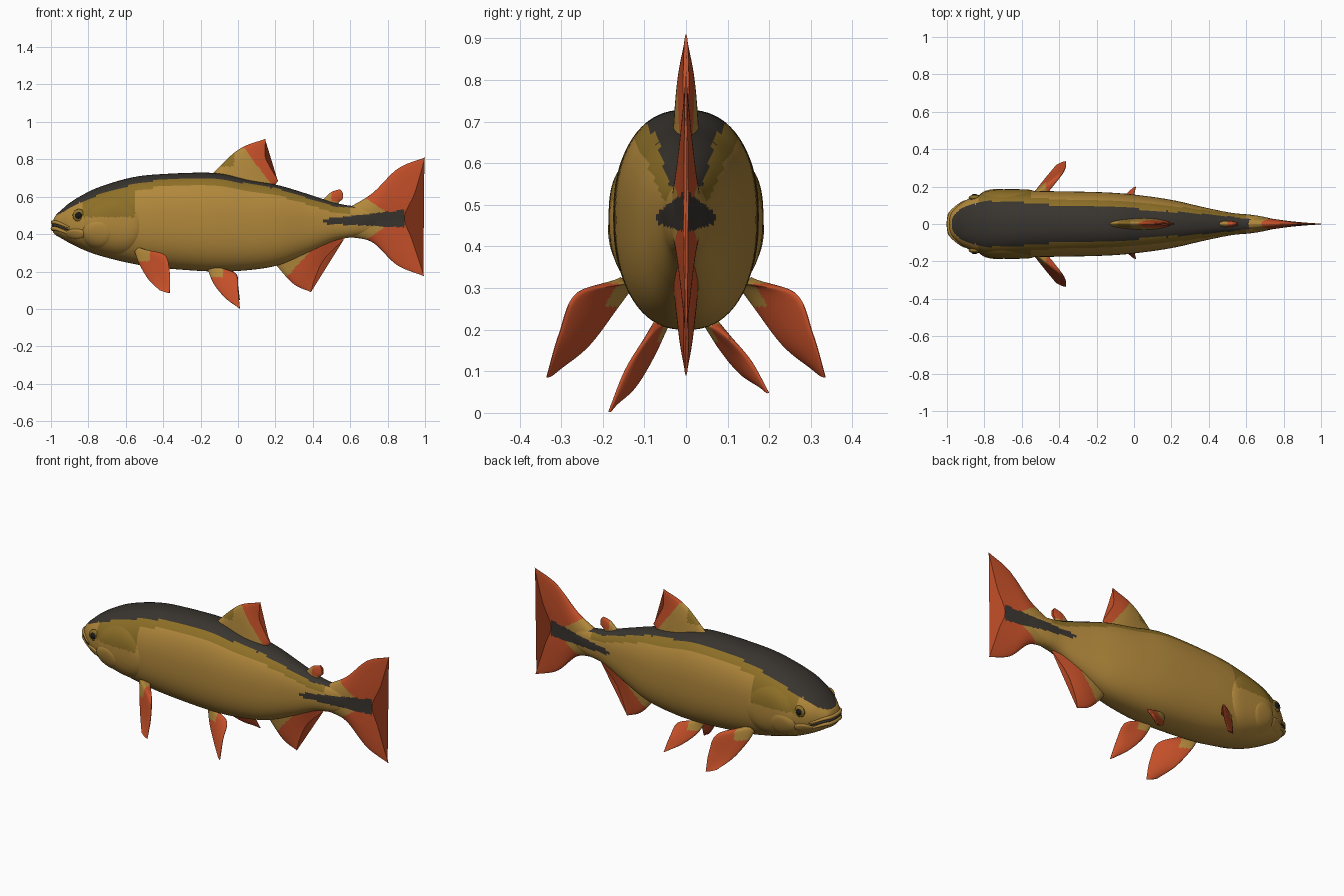
import bpy, bmesh, math
from mathutils import Vector

cube = bpy.data.objects.get("Cube")
if cube:
    bpy.data.objects.remove(cube)


def material(name, rgb):
    m = bpy.data.materials.new(name)
    m.use_nodes = True
    m.diffuse_color = (*rgb, 1)
    m.node_tree.nodes["Principled BSDF"].inputs["Base Color"].default_value = (*rgb, 1)
    return m


MATS = [material("gold", (.45, .25, .045)), material("olive gold", (.27, .16, .02)),
        material("charcoal", (.04, .034, .028)), material("orange red", (.56, .08, .022)),
        material("pupil black", (.01, .01, .01))]
GOLD, OLIVE, DARK, ORANGE, BLACK = range(5)


def spline(points, n):
    """Sample n points of a smooth curve through the given ones."""
    pts = [Vector(p) for p in points]
    last, out = len(pts) - 1, []
    for k in range(n):
        s = k / (n - 1) * last
        i = min(int(s), last - 1)
        t = s - i
        b, c = pts[i], pts[i + 1]
        a = pts[i - 1] if i else 2 * b - c
        d = pts[i + 2] if i + 2 <= last else 2 * c - b
        out.append(b + t / 2 * (c - a + t * (2 * a - 5 * b + 4 * c - d + t * (3 * (b - c) + d - a))))
    return out


def lerp(table, x):
    for a, b in zip(table, table[1:]):
        if x <= b[0]:
            t = max(0, (x - a[0]) / (b[0] - a[0]))
            return [p + (q - p) * t for p, q in zip(a, b)]
    return list(table[-1])


def loft(name, rings, rule):
    """Skin closed rings, cap the ends, and colour each face by its centre."""
    bm = bmesh.new()
    vs = [[bm.verts.new(p) for p in ring] for ring in rings]
    n = len(vs[0])
    for a, b in zip(vs, vs[1:]):
        for i in range(n):
            bm.faces.new((a[i], a[(i + 1) % n], b[(i + 1) % n], b[i]))
    bm.faces.new(vs[0])
    bm.faces.new(vs[-1])
    bmesh.ops.recalc_face_normals(bm, faces=bm.faces)
    for f in bm.faces:
        f.material_index = rule(f.calc_center_median())
    me = bpy.data.meshes.new(name)
    bm.to_mesh(me)
    bm.free()
    for m in MATS:
        me.materials.append(m)
    ob = bpy.data.objects.new(name, me)
    bpy.context.collection.objects.link(ob)
    bpy.ops.object.select_all(action='DESELECT')
    ob.select_set(True)
    bpy.context.view_layer.objects.active = ob
    bpy.ops.object.shade_smooth_by_angle(angle=math.radians(50))
    return ob


# Body stations: x, top, bottom, half width
STATIONS = [(-.99, .468, .412), (-.975, .50, .395), (-.94, .533, .375), (-.90, .567, .352),
            (-.83, .61, .318), (-.74, .652, .285), (-.58, .70, .245), (-.42, .72, .22),
            (-.13, .727, .20), (.06, .69, .208), (.22, .66, .235), (.38, .612, .30),
            (.52, .567, .365), (.62, .55, .385), (.70, .55, .40), (.80, .53, .43)]
WIDTHS = [.035, .065, .098, .126, .155, .172, .174, .175, .168, .15, .125, .088, .06, .05, .037, .012]
DENSE = [(a.x, a.y, a.z, b.x) for a, b in zip(spline(STATIONS, 190),
                                              spline([(w, 0, 0) for w in WIDTHS], 190))]
POWER = 2.35


def side(x, z):
    """Half width of the body at a given length and height."""
    _, top, bot, w = lerp(DENSE, x)
    k = min(1, abs(2 * z - top - bot) / (top - bot))
    return w * (1 - k ** POWER) ** (1 / POWER)


BACK_LINE = [(-1, .49), (-.95, .51), (-.85, .568), (-.74, .612), (-.58, .66), (-.42, .69), (-.13, .70),
             (.06, .668), (.22, .64), (.38, .59), (.52, .547), (.65, .54), (.8, .6)]


def in_stripe(c):
    t = (c.x - .46) / .43
    return 0 < t < 1 and abs(c.z - .468 - .015 * t) < .012 + .035 * t


def skin(c):
    line = lerp(BACK_LINE, c.x)[1]
    if in_stripe(c) or c.z > line:
        return DARK
    if -.6 < c.x < .6 and c.z > line - .035:
        return OLIVE
    return OLIVE if -.83 < c.x < -.55 and c.z > .49 else GOLD


def section(x, top, bot, w, n=72):
    ring = []
    for i in range(n):
        a = 2 * math.pi * i / n
        c, s = math.cos(a), math.sin(a)
        y = math.copysign(abs(c) ** (2 / POWER), c) * w
        z = math.copysign(abs(s) ** (2 / POWER), s) * (top - bot) / 2
        ring.append((x, y, (top + bot) / 2 + z))
    return ring


loft("body", [section(*d) for d in DENSE], skin)


def fin(name, rows, thick, rule, normal=(0, 1, 0), n_rows=36, n_cols=32):
    """Lens-section fin through rows of control points, root row first."""
    nrm = Vector(normal).normalized()
    lines = [spline(r, n_cols) for r in rows]
    cols = [spline(c, n_rows) for c in zip(*lines)]
    depth = spline([(t, 0, 0) for t in thick], n_rows)
    rings = []
    for j in range(n_rows):
        up, down = [], []
        for i, col in enumerate(cols):
            s = i / (n_cols - 1)
            off = nrm * (depth[j].x * math.sqrt(4 * s * (1 - s)) + .001)
            up.append(col[j] + off)
            down.append(col[j] - off)
        rings.append(up + down[::-1])
    return loft(name, rings, rule)


def flat(*pairs):
    return [(x, 0, z) for x, z in pairs]


# Tail and other fins on the centre line
def tail_rule(c):
    if in_stripe(c):
        return DARK
    return ORANGE if c.x > .79 - 1.5 * max(0, abs(c.z - .48) - .04) else GOLD


fin("tail_fin", [flat((.60, .545), (.60, .51), (.60, .465), (.60, .42), (.60, .385)),
                 flat((.72, .62), (.72, .55), (.70, .47), (.72, .41), (.72, .355)),
                 flat((.855, .75), (.83, .61), (.80, .48), (.83, .36), (.85, .235)),
                 flat((1, .81), (.945, .62), (.89, .49), (.93, .37), (.995, .175))],
    (.04, .032, .017, .004), tail_rule, n_rows=70, n_cols=64)

fin("dorsal_fin", [flat((-.16, .70), (0, .67), (.10, .65), (.19, .64)),
                   flat((0, .85), (.06, .79), (.12, .72), (.20, .665)),
                   flat((.147, .91), (.145, .82), (.165, .77), (.215, .685))],
    (.032, .022, .006),
    lambda c: ORANGE if c.z > .86 - 1.3 * (c.x - .03) else OLIVE if c.x < -.02 and c.z > .76 else GOLD)

fin("adipose_fin", [flat((.44, .57), (.47, .56), (.50, .555), (.53, .55)),
                    flat((.495, .622), (.51, .61), (.53, .585), (.535, .56)),
                    flat((.545, .64), (.56, .62), (.56, .59), (.54, .572))],
    (.016, .014, .006), lambda c: ORANGE if c.x > .50 and c.z > .575 else GOLD)

fin("anal_fin", [flat((.19, .25), (.33, .32), (.45, .38), (.56, .41)),
                 flat((.295, .135), (.36, .20), (.45, .31), (.56, .39)),
                 flat((.39, .09), (.41, .16), (.46, .265), (.565, .37))],
    (.034, .018, .005), lambda c: ORANGE if c.z < .17 + 1.1 * (c.x - .26) else GOLD)

# Paired fins
PECTORAL = [[(-.55, .135, .30), (-.52, .14, .32), (-.49, .145, .315)],
            [(-.53, .17, .245), (-.46, .21, .28), (-.39, .262, .287)],
            [(-.48, .235, .16), (-.42, .27, .17), (-.365, .305, .19)],
            [(-.42, .31, .10), (-.39, .325, .09), (-.365, .335, .085)]]
PELVIC = [[(-.165, .045, .22), (-.13, .055, .225), (-.09, .06, .22)],
          [(-.13, .08, .135), (-.07, .087, .17), (-.01, .09, .185)],
          [(-.07, .125, .06), (-.03, .135, .08), (0, .143, .105)],
          [(-.01, .175, .015), (0, .18, .008), (.01, .185, .002)]]


def pectoral_rule(c):
    return GOLD if c.x < -.47 and c.z > .255 else ORANGE


def pelvic_rule(c):
    return GOLD if c.x < -.08 and c.z > .17 else ORANGE


# Head plates that follow the body surface
def plate(name, sgn, x0, z0, rx, rz, lift, rule, steps=14, n=56):
    rings = []
    for k in range(1, steps + 1):
        r = k / steps
        ring = []
        for i in range(n):
            a = 2 * math.pi * i / n
            x, z = x0 + rx * r * math.cos(a), z0 + rz * r * math.sin(a)
            y = side(x, z) + lift * (1 - r ** 6) - .004 * r ** 6
            ring.append((x, sgn * y, z))
        rings.append(ring)
    return loft(name, rings, rule)


def ball(name, centre, radii, rule, n=24):
    rings = []
    for k in range(1, n // 2):
        p = 2 * math.pi * k / n
        rings.append([(centre[0] + radii[0] * math.sin(p) * math.cos(2 * math.pi * i / n),
                       centre[1] + radii[1] * math.cos(p),
                       centre[2] + radii[2] * math.sin(p) * math.sin(2 * math.pi * i / n))
                      for i in range(n)])
    return loft(name, rings, rule)


for label, sgn in (("left", 1), ("right", -1)):
    drop, spread = (.77, 1.07) if sgn > 0 else (1, 1)
    fin(label + "_pectoral_fin", [[(x, sgn * y, z) for x, y, z in r] for r in PECTORAL],
        (.02, .013, .009, .003), pectoral_rule, (-.6, sgn * .76, .28))
    fin(label + "_pelvic_fin", [[(x, sgn * y * spread, .2 + (z - .2) * drop) for x, y, z in r] for r in PELVIC],
        (.016, .012, .009, .003), pelvic_rule, (-.35, sgn * .85, .35))
    plate(label + "_gill_cover", sgn, -.675, .445, .155, .165, .012, skin)
    plate(label + "_cheek", sgn, -.75, .40, .085, .085, .016, skin)
    plate(label + "_jaw_bone", sgn, -.87, .40, .06, .03, .008, skin)
    ey = side(-.85, .50)
    ball(label + "_eye_ring", (-.85, sgn * (ey - .004), .50), (.034, .014, .034), lambda c: OLIVE)
    ball(label + "_eye", (-.852, sgn * ey, .50), (.021, .016, .021), lambda c: BLACK)


# Mouth: two lips with a dark line between, wrapped around the snout
def lip(name, dz, radius, push, colour):
    half = []
    for x in (-.90, -.92, -.94, -.96, -.975, -.985):
        z = .447 + dz + .4 * min(0, -.97 - x)
        half.append(Vector((x - push, side(x, z) + push, z)))
    path = half + [Vector((-.99 - push, 0, .447 + dz))] + [Vector((p.x, -p.y, p.z)) for p in half[::-1]]
    path = spline(path, 40)
    rings = []
    for i, p in enumerate(path):
        t = (path[min(i + 1, 39)] - path[max(i - 1, 0)]).normalized()
        u = t.cross(Vector((0, 0, 1))).normalized()
        v = u.cross(t)
        r = radius * (.4 + .6 * math.sin(math.pi * i / 39))
        rings.append([p + r * (u * math.cos(a * math.pi / 5) + v * math.sin(a * math.pi / 5)) for a in range(10)])
    loft(name, rings, lambda c: colour)


lip("upper_lip", .016, .011, 0, GOLD)
lip("mouth_line", 0, .008, 0, DARK)
lip("lower_lip", -.018, .012, 0, GOLD)
